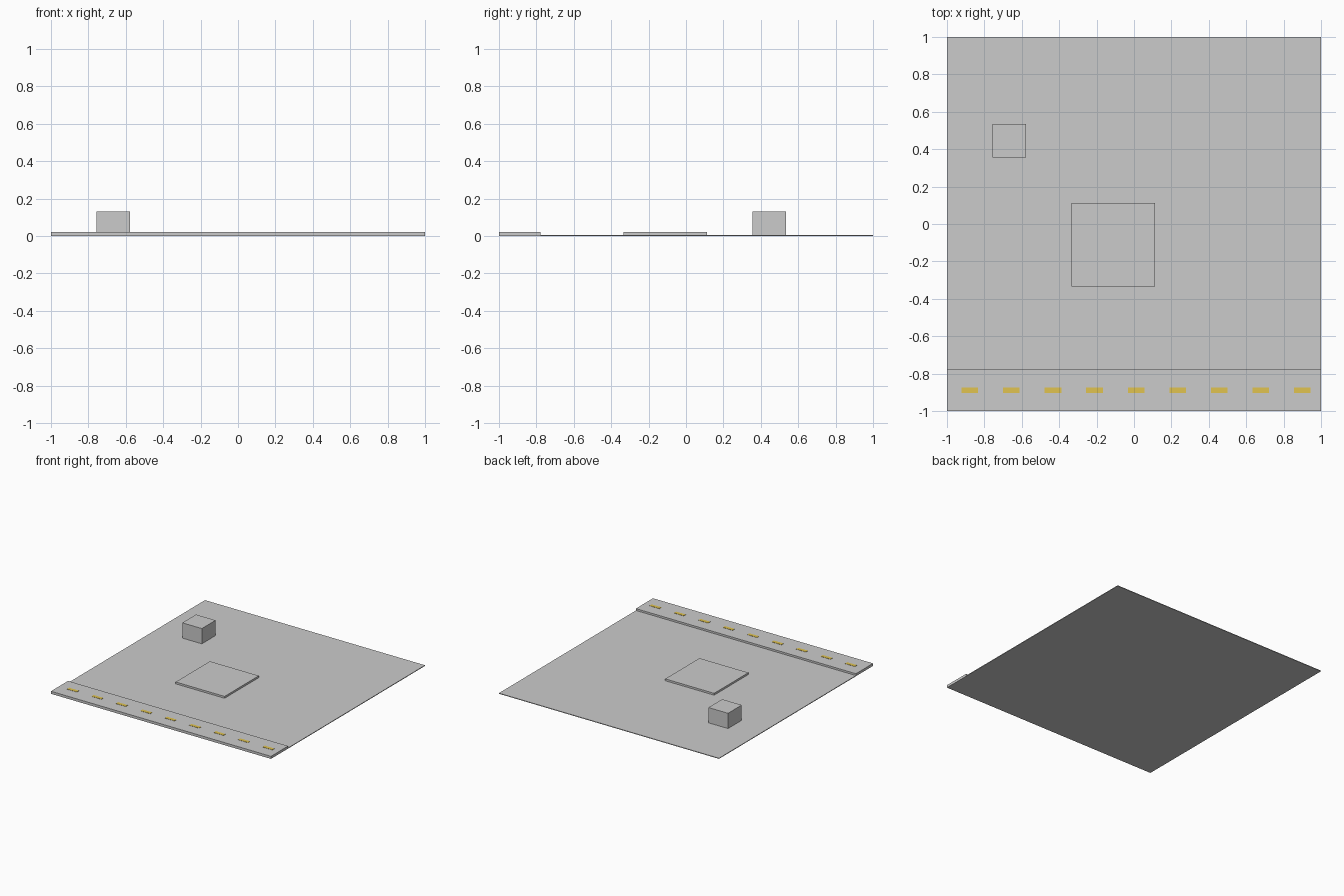
import bpy

if "Cube" in bpy.data.objects:
    bpy.data.objects.remove(bpy.data.objects["Cube"])

U = 2 / 18          # layout module: the tile is 18 modules wide
GROUND_TOP = 0.0055
SLAB_TOP = 0.021

yellow = bpy.data.materials.new("lane_yellow")
yellow.diffuse_color = (0.75, 0.55, 0.08, 1)
yellow.use_nodes = True
yellow.node_tree.nodes["Principled BSDF"].inputs["Base Color"].default_value = yellow.diffuse_color


def box(name, x, y, z0, z1, sx, sy, mat=None):
    """Box centred on x, y and spanning z0 to z1."""
    bpy.ops.mesh.primitive_cube_add(size=1, location=(x, y, (z0 + z1) / 2))
    ob = bpy.context.object
    ob.name = name
    ob.scale = (sx, sy, z1 - z0)
    bpy.ops.object.transform_apply(location=False, rotation=False, scale=True)
    if mat:
        ob.data.materials.append(mat)
    return ob


# Ground sheet
box("ground", 0, 0, 0, GROUND_TOP, 2, 2)

# Road along the front edge
road_y = -1 + U
box("road", 0, road_y, GROUND_TOP, SLAB_TOP, 2, 2 * U)

# Dashed centre line
for i in range(9):
    box(f"lane_dash_{i + 1}", 0.1 * U + (i - 4) * 2 * U, road_y,
        SLAB_TOP - 0.002, SLAB_TOP + 0.002, 0.8 * U, 0.25 * U, yellow)

# Paved pad in the middle
box("paved_pad", -U, -U, GROUND_TOP, SLAB_TOP, 4 * U, 4 * U)

# Small block at the back left
box("small_block", -6 * U, 4 * U, GROUND_TOP, 0.131, 1.6 * U, 1.6 * U)
